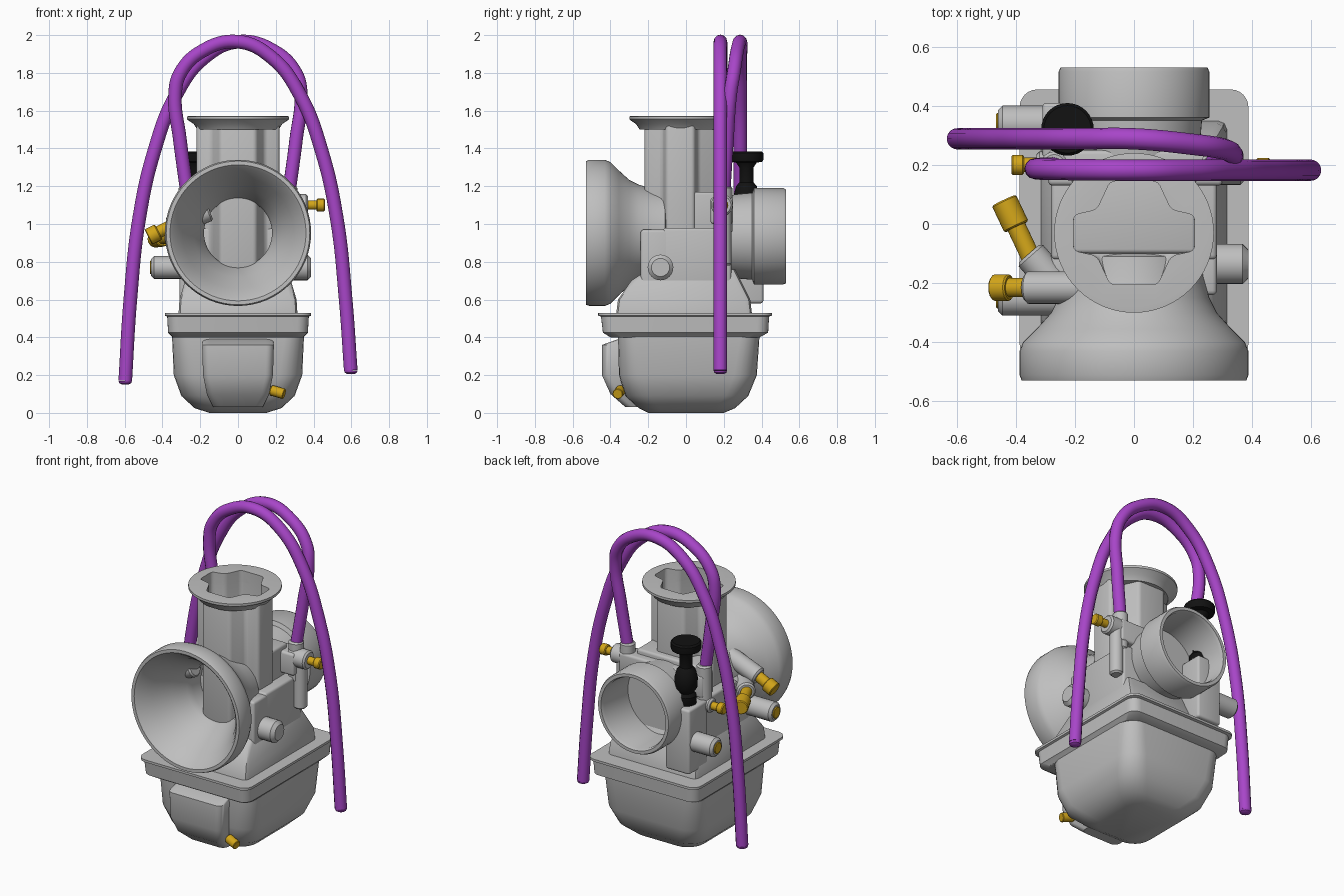
import bpy, bmesh, math
from mathutils import Vector

cube = bpy.data.objects.get("Cube")
if cube:
    bpy.data.objects.remove(cube, do_unlink=True)


def material(name, rgb):
    m = bpy.data.materials.new(name)
    m.use_nodes = True
    m.diffuse_color = (*rgb, 1)
    m.node_tree.nodes["Principled BSDF"].inputs["Base Color"].default_value = (*rgb, 1)
    return m


METAL = material("cast_grey", (0.52, 0.52, 0.52))
BRASS = material("brass", (0.65, 0.38, 0.01))
HOSE = material("purple_hose", (0.39, 0.06, 0.58))
BLACK = material("black_plastic", (0.006, 0.006, 0.006))


def apply_mod(ob, kind, **props):
    mod = ob.modifiers.new(kind, kind)
    for key, value in props.items():
        setattr(mod, key, value)
    bpy.context.view_layer.objects.active = ob
    bpy.ops.object.modifier_apply(modifier=mod.name)


def bevel(ob, width, segments=3):
    apply_mod(ob, "BEVEL", width=width, segments=segments, limit_method="ANGLE")


def smooth(ob):
    bpy.ops.object.select_all(action="DESELECT")
    ob.select_set(True)
    bpy.context.view_layer.objects.active = ob
    bpy.ops.object.shade_smooth_by_angle(angle=math.radians(35))


def loft(name, rings, mat=METAL, round_edges=0):
    """Skin a list of equally long rings and cap both ends."""
    bm = bmesh.new()
    loops = [[bm.verts.new(p) for p in ring] for ring in rings]
    n = len(loops[0])
    for a, b in zip(loops, loops[1:]):
        for i in range(n):
            bm.faces.new((a[i], a[(i + 1) % n], b[(i + 1) % n], b[i]))
    bm.faces.new(loops[0][::-1])
    bm.faces.new(loops[-1])
    bmesh.ops.recalc_face_normals(bm, faces=bm.faces)
    me = bpy.data.meshes.new(name)
    bm.to_mesh(me)
    bm.free()
    ob = bpy.data.objects.new(name, me)
    bpy.context.collection.objects.link(ob)
    me.materials.append(mat)
    if round_edges:
        bevel(ob, round_edges)
    smooth(ob)
    return ob


def lathe(name, profile, start, direction, mat=METAL, sides=48):
    """Turn (radius, distance) pairs about an axis."""
    q = Vector(direction).to_track_quat("Z", "Y")
    rings = []
    for r, d in profile:
        rings.append([Vector(start) + q @ Vector((r * math.cos(t), r * math.sin(t), d))
                      for t in (math.tau * i / sides for i in range(sides))])
    return loft(name, rings, mat)


def rod(name, a, b, r, mat=METAL, edge=0.01, sides=24):
    d = Vector(b) - Vector(a)
    n = d.length
    return lathe(name, [(r - edge, 0), (r, edge), (r, n - edge), (r - edge, n)], a, d, mat, sides)


def box(name, x, y, z, edge=0.015):
    rings = [[(x[0], y[0], h), (x[1], y[0], h), (x[1], y[1], h), (x[0], y[1], h)] for h in z]
    return loft(name, rings, METAL, edge)


def rounded(hx, y0, y1, z, r, steps=6):
    """One horizontal rounded rectangle."""
    pts = []
    for k, (sx, y) in enumerate(((1, y1 - r), (-1, y1 - r), (-1, y0 + r), (1, y0 + r))):
        for i in range(steps + 1):
            t = math.pi / 2 * (k + i / steps)
            pts.append((sx * (hx - r) + r * math.cos(t), y + r * math.sin(t), z))
    return pts


# Float bowl, its front pocket and the joint flange
loft("float_bowl", [rounded(0.15, -0.2, 0.2, 0, 0.09), rounded(0.23, -0.25, 0.26, 0.025, 0.11),
                    rounded(0.3, -0.32, 0.33, 0.09, 0.12), rounded(0.34, -0.355, 0.375, 0.2, 0.12),
                    rounded(0.35, -0.36, 0.39, 0.42, 0.1)])
loft("bowl_pocket", [rounded(0.13, -0.32, 0, 0.03, 0.04), rounded(0.165, -0.4, 0, 0.1, 0.04),
                     rounded(0.185, -0.445, 0, 0.2, 0.04), rounded(0.19, -0.445, 0, 0.36, 0.04),
                     rounded(0.185, -0.36, 0, 0.39, 0.04)])
loft("bowl_flange", [rounded(0.345, -0.4, 0.39, 0.4, 0.06), rounded(0.37, -0.44, 0.435, 0.425, 0.06),
                     rounded(0.375, -0.45, 0.44, 0.51, 0.06), rounded(0.387, -0.465, 0.455, 0.515, 0.06),
                     rounded(0.387, -0.465, 0.455, 0.53, 0.06)])

# Main casting
loft("body_base", [rounded(0.315, -0.37, 0.35, 0.52, 0.03, 2), rounded(0.31, -0.36, 0.34, 0.6, 0.03, 2),
                   rounded(0.28, -0.29, 0.29, 0.7, 0.03, 2), rounded(0.26, -0.2, 0.26, 0.76, 0.03, 2)])
box("body_block", (-0.28, 0.28), (-0.12, 0.24), (0.65, 0.98))
box("body_upper_block", (-0.21, 0.21), (-0.1, 0.2), (0.9, 1.17))
for side, s in (("left", 1), ("right", -1)):
    box(side + "_cheek", sorted((s * 0.2, s * 0.28)), (-0.24, -0.08), (0.6, 0.97))
    rod(side + "_hose_socket", (s * 0.27, 0.2, 0.95), (s * 0.27, 0.2, 1.2), 0.045)
box("rear_crossbar", (-0.29, 0.3), (0.13, 0.25), (1.0, 1.14))

# Intake bell and outlet spigot
lathe("intake_bell", [(0.2, 0.43), (0.225, 0.42), (0.235, 0.35), (0.255, 0.28), (0.28, 0.23), (0.33, 0.175),
                      (0.375, 0.13), (0.387, 0.1), (0.387, 0.02), (0.38, 0), (0.36, 0), (0.345, 0.015),
                      (0.295, 0.09), (0.235, 0.2), (0.19, 0.29), (0.18, 0.33), (0.18, 0.43)],
      (0, -0.53, 0.953), (0, 1, 0), sides=64)
lathe("outlet_spigot", [(0.2, 0.1), (0.225, 0.29), (0.23, 0.35), (0.255, 0.36), (0.255, 0.515), (0.248, 0.53),
                        (0.228, 0.53), (0.22, 0.51), (0.22, 0.27), (0.01, 0.27)],
      (0, 0, 0.935), (0, 1, 0), sides=64)


# Slide tower: a cross-shaped well under a round rim
def cross(grow, z):
    quarter = [(0.205, 0.06), (0.125, 0.078), (0.08, 0.175)]
    quarter = [(x + grow, y + grow) for x, y in quarter]
    half = quarter + [(-x, y) for x, y in quarter[::-1]]
    return [(x, y - 0.03, z) for x, y in half + [(-x, -y) for x, y in half]]


tower = loft("slide_tower", [cross(0.015, 0.72), cross(0.015, 1.55)], METAL, 0.018)
rim = lathe("tower_rim", [(0.215, 1.5), (0.235, 1.53), (0.265, 1.55), (0.27, 1.555), (0.27, 1.57), (0.25, 1.572)],
            (0, -0.03, 0), (0, 0, 1), sides=64)
well = loft("well_cutter", [cross(0, 1.15), cross(0, 1.8)], METAL, 0.018)
well.hide_render = True
for ob in (tower, rim):
    apply_mod(ob, "BOOLEAN", operation="DIFFERENCE", solver="EXACT", object=well)
    smooth(ob)
bpy.data.objects.remove(well, do_unlink=True)

# Choke block with the black pull knob
box("choke_block", (-0.31, -0.14), (0.22, 0.41), (0.58, 0.99))
lathe("choke_knob", [(0.05, 0.97), (0.06, 0.99), (0.06, 1.04), (0.045, 1.06), (0.065, 1.09), (0.068, 1.15),
                     (0.055, 1.2), (0.038, 1.22), (0.038, 1.3), (0.055, 1.325), (0.085, 1.33),
                     (0.089, 1.34), (0.089, 1.375), (0.08, 1.385)], (-0.225, 0.32, 0), (0, 0, 1), BLACK, 32)

# Side bosses
rod("left_pivot_boss", (0.2, -0.135, 0.77), (0.387, -0.135, 0.77), 0.068, edge=0.02)
for name, y in (("front", -0.25), ("rear", 0.34)):
    rod(name + "_screw_boss", (-0.2, y, 0.77), (-0.46, y, 0.77), 0.06, edge=0.015)
    rod(name + "_screw", (-0.4, y, 0.77), (-0.466, y, 0.77), 0.036, BRASS, 0.004)


# Brass fittings: grey socket, thin neck and wider cap
def fitting(name, root, mid, tip, cap=0.045, socket=0.055):
    root, mid, tip = Vector(root), Vector(mid), Vector(tip)
    rod(name + "_socket", root, mid, socket)
    rod(name + "_neck", mid - (tip - mid) * 0.2, tip, cap * 0.72, BRASS, 0.004)
    rod(name + "_cap", mid.lerp(tip, 0.5), tip, cap, BRASS, 0.005, 16)


fitting("cable_fitting", (-0.15, -0.215, 1.07), (-0.365, -0.215, 0.985), (-0.475, -0.215, 0.93))
fitting("air_fitting", (-0.25, -0.22, 0.93), (-0.355, -0.1, 0.93), (-0.44, 0.08, 0.92))
fitting("right_vent", (-0.24, 0.2, 0.95), (-0.33, 0.2, 0.95), (-0.415, 0.2, 0.95), 0.034, 0.045)
fitting("left_vent", (0.24, 0.19, 1.1), (0.37, 0.19, 1.1), (0.46, 0.19, 1.1), 0.034, 0.058)
rod("left_vent_pipe", (0.3, 0.2, 0.78), (0.3, 0.2, 1.1), 0.04)
rod("drain_pipe", (0.12, -0.33, 0.13), (0.21, -0.355, 0.11), 0.02, BRASS, 0.003)
rod("drain_nipple", (0.175, -0.345, 0.12), (0.245, -0.362, 0.1), 0.028, BRASS, 0.003, 12)

# Overflow hoses: one path used twice, mirrored
PATH = [(0.57, 0.6), (0.523, 1.03), (0.445, 1.38), (0.33, 1.68), (0.18, 1.88), (0, 1.965), (-0.19, 1.915),
        (-0.305, 1.8), (-0.333, 1.69), (-0.308, 1.45), (-0.27, 1.17)]


def hose(name, s, y, y_end, z_low):
    cu = bpy.data.curves.new(name, "CURVE")
    cu.dimensions = "3D"
    cu.bevel_depth, cu.bevel_resolution, cu.resolution_u = 0.036, 4, 8
    cu.use_fill_caps = True
    sp = cu.splines.new("BEZIER")
    pts = [(0.597, z_low)] + PATH
    sp.bezier_points.add(len(pts) - 1)
    for i, (bp, (x, z)) in enumerate(zip(sp.bezier_points, pts)):
        blend = max(0, i - 6) / (len(pts) - 7)
        bp.co = (s * x, y + (y_end - y) * blend, z)
        bp.handle_left_type = bp.handle_right_type = "AUTO"
    ob = bpy.data.objects.new(name, cu)
    bpy.context.collection.objects.link(ob)
    cu.materials.append(HOSE)
    bpy.ops.object.select_all(action="DESELECT")
    ob.select_set(True)
    bpy.context.view_layer.objects.active = ob
    bpy.ops.object.convert(target="MESH")
    smooth(bpy.context.object)
    # Rounded free end
    lathe(name + "_tip", [(0.036, 0), (0.032, 0.012), (0.018, 0.02)], (s * 0.597, y, z_low), (0, 0, -1), HOSE, 20)


hose("left_hose", 1, 0.182, 0.19, 0.225)
hose("right_hose", -1, 0.288, 0.2, 0.17)
